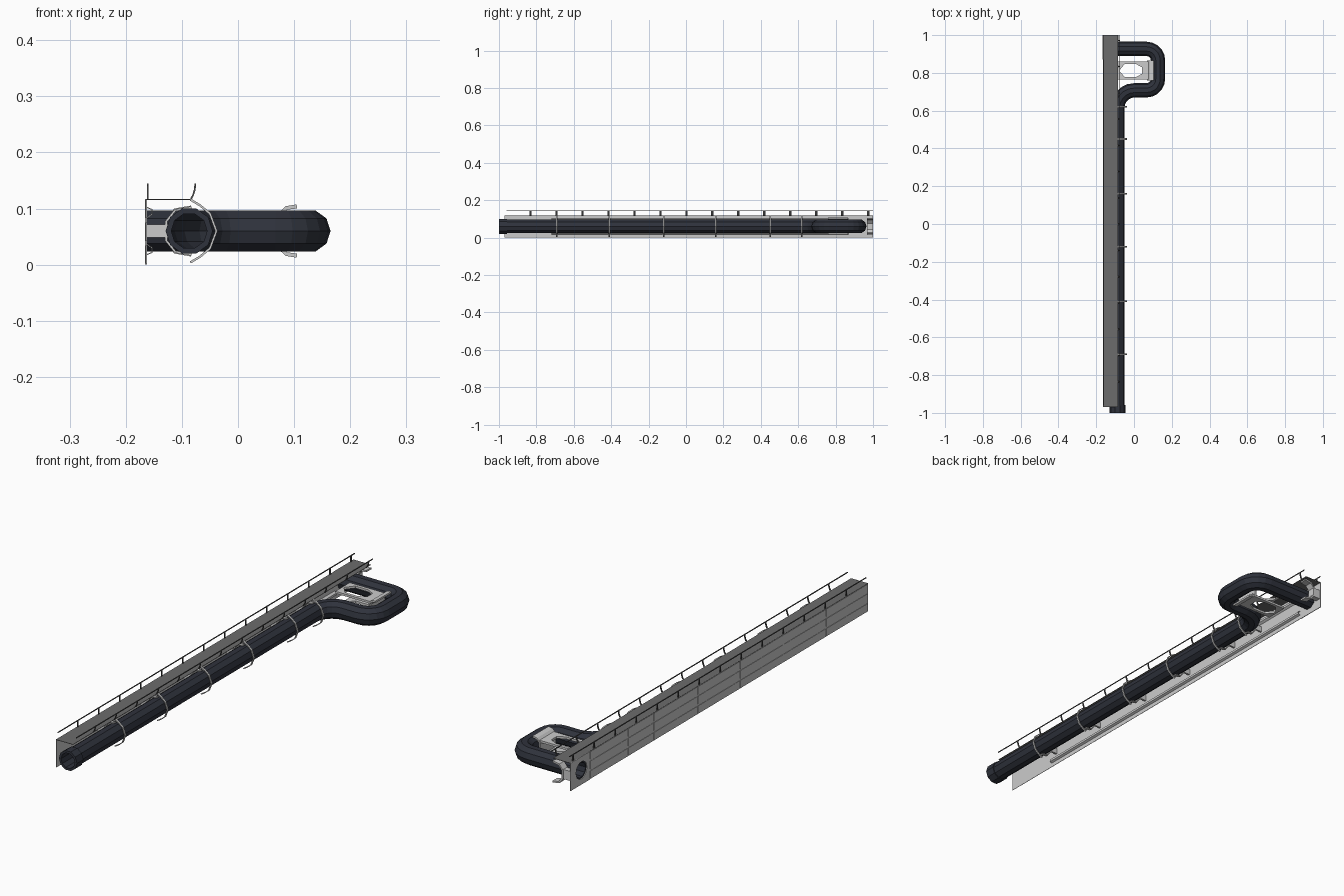
import bpy, bmesh, math
from mathutils import Vector

if "Cube" in bpy.data.objects:
    bpy.data.objects.remove(bpy.data.objects["Cube"])

def material(name, rgb):
    m = bpy.data.materials.new(name)
    m.diffuse_color = (*rgb, 1)
    m.use_nodes = True
    m.node_tree.nodes["Principled BSDF"].inputs["Base Color"].default_value = m.diffuse_color
    return m

DARK = material("dark_pipe", (0.028, 0.032, 0.045))
DECK = material("deck_grey", (0.15, 0.15, 0.15))
RAIL = material("rail_grey", (0.10, 0.10, 0.10))

def finish(name, bm, mat=None):
    bmesh.ops.recalc_face_normals(bm, faces=bm.faces)
    me = bpy.data.meshes.new(name)
    bm.to_mesh(me)
    bm.free()
    ob = bpy.data.objects.new(name, me)
    bpy.context.collection.objects.link(ob)
    if mat:
        me.materials.append(mat)
    return ob

def add_box(bm, x, y, z):
    v = [bm.verts.new((a, b, c)) for a in x for b in y for c in z]
    for f in ((0, 1, 3, 2), (4, 6, 7, 5), (0, 4, 5, 1), (2, 3, 7, 6), (0, 2, 6, 4), (1, 5, 7, 3)):
        bm.faces.new([v[i] for i in f])

def add_strip(bm, pts, t, y0, y1):
    """Bent flat bar: an xz polyline with thickness t, extruded along y."""
    P = [Vector(p) for p in pts]
    rows = []
    for i, p in enumerate(P):
        d = (P[min(i + 1, len(P) - 1)] - P[max(i - 1, 0)]).normalized()
        n = Vector((-d.y, d.x)) * t / 2
        a, b = p + n, p - n
        rows.append([bm.verts.new(c) for c in ((a.x, y0, a.y), (b.x, y0, b.y), (b.x, y1, b.y), (a.x, y1, a.y))])
    for r, s in zip(rows, rows[1:]):
        for k in range(4):
            bm.faces.new((r[k], r[(k + 1) % 4], s[(k + 1) % 4], s[k]))
    bm.faces.new(rows[0])
    bm.faces.new(rows[-1][::-1])

def holed_plate(name, outer, hole, t):
    """Flat plate with a hole; both outlines are 3D loops."""
    bm = bmesh.new()
    edges = []
    for loop in (outer, hole):
        vs = [bm.verts.new(p) for p in loop]
        edges += [bm.edges.new((vs[i], vs[(i + 1) % len(vs)])) for i in range(len(vs))]
    bmesh.ops.triangle_fill(bm, edges=edges, use_beauty=True)
    bmesh.ops.dissolve_limit(bm, angle_limit=0.01, verts=bm.verts, edges=bm.edges)
    ob = finish(name, bm)
    s = ob.modifiers.new("thickness", "SOLIDIFY")
    s.thickness, s.offset = t, 0
    return ob

def fillet_path(pts, radii, seg=5):
    """2D path with rounded right-angle corners: list of (point, direction)."""
    P = [Vector(p) for p in pts]
    out = [(P[0], (P[1] - P[0]).normalized())]
    for i in range(1, len(P) - 1):
        a, b = (P[i] - P[i - 1]).normalized(), (P[i + 1] - P[i]).normalized()
        r = radii[i - 1]
        c = P[i] - a * r + b * r
        for k in range(seg + 1):
            t = math.pi / 2 * k / seg
            out.append((c - b * r * math.cos(t) + a * r * math.sin(t), a * math.cos(t) + b * math.sin(t)))
    out.append((P[-1], (P[-1] - P[-2]).normalized()))
    return out

def hollow_pipe(name, path, r_out, r_in, sides, z, mat):
    bm = bmesh.new()
    rings = []
    for (p, d), r in [(q, r_out) for q in path] + [(q, r_in) for q in reversed(path)]:
        n = Vector((d.y, -d.x))
        ring = []
        for k in range(sides):
            a = 2 * math.pi * k / sides
            q = p + n * r * math.cos(a)
            ring.append(bm.verts.new((q.x, q.y, z + r * math.sin(a))))
        rings.append(ring)
    for i, r in enumerate(rings):
        s = rings[(i + 1) % len(rings)]
        for k in range(sides):
            bm.faces.new((r[k], r[(k + 1) % sides], s[(k + 1) % sides], s[k]))
    return finish(name, bm, mat)

PX, PZ = -0.087, 0.06

# Main pipe with its side loop, and the collar on its front end
path = fillet_path([(PX, -1), (PX, 0.708), (0.127, 0.708), (0.127, 0.927), (-0.162, 0.927)], [0.09, 0.06, 0.06])
hollow_pipe("main_pipe", path, 0.038, 0.032, 10, PZ, DARK)
hollow_pipe("front_collar", [(Vector((PX, y)), Vector((0, 1))) for y in (-1, -0.957)], 0.042, 0.034, 10, PZ, DARK)

# Walkway deck
bm = bmesh.new()
add_box(bm, (-0.164, -0.085), (-0.97, 1.0), (0.1155, 0.117))
finish("walkway_deck", bm, DECK)

# Side wall, ending in a plate with an opening for the pipe outlet
bm = bmesh.new()
add_box(bm, (-0.1635, -0.162), (-0.97, 0.87), (0.0, 0.117))
finish("side_wall", bm)
hole = [(-0.164, 0.927 + 0.037 * math.cos(math.pi * k / 5), PZ + 0.037 * math.sin(math.pi * k / 5)) for k in range(10)]
holed_plate("outlet_wall_plate", [(-0.164, y, z) for y, z in ((0.87, 0), (1, 0), (1, 0.117), (0.87, 0.117))], hole, 0.003)

# Horizontal cladding strips on the outside and wall stiffeners on the inside
braces = [-0.69, -0.41, -0.12, 0.16, 0.45, 0.62]
bm = bmesh.new()
stops = [-0.97] + braces + [0.87]
for a, b in zip(stops, stops[1:]):
    for z0, z1 in ((0.002, 0.034), (0.042, 0.075), (0.083, 0.115)):
        add_box(bm, (-0.165, -0.1635), (a + 0.003, b - 0.003), (z0, z1))
finish("wall_cladding", bm)
bm = bmesh.new()
for s in (1, -1):
    add_strip(bm, [(-0.162, PZ + s * 0.042), (-0.153, PZ + s * 0.038), (-0.153, PZ + s * 0.03), (-0.162, PZ + s * 0.024)], 0.002, -0.72, 0.87)
finish("wall_stiffeners", bm)

# Bent braces holding the pipe, with cradles behind them
outer_arc = [(-0.085, 0.056), (-0.068, 0.046), (-0.05, 0.031), (-0.0385, 0)]
cradle = [(-0.083, 0.042), (-0.112, 0.037), (-0.128, 0.017)]
def mirrored(half):
    return [(x, PZ + z) for x, z in half] + [(x, PZ - z) for x, z in reversed(half) if z]
bm = bmesh.new()
for y in braces:
    add_strip(bm, mirrored(outer_arc), 0.004, y - 0.004, y + 0.004)
finish("pipe_braces", bm)
bm = bmesh.new()
for y in braces:
    add_strip(bm, mirrored(cradle), 0.004, y - 0.006, y + 0.006)
    add_box(bm, (-0.162, -0.127), (y - 0.004, y + 0.004), (PZ - 0.012, PZ + 0.012))
finish("pipe_cradles", bm)

# Open cradle at the back end that receives the next pipe
bm = bmesh.new()
add_strip(bm, mirrored(cradle), 0.007, 0.968, 1.0)
add_box(bm, (-0.162, -0.128), (0.972, 0.996), (PZ - 0.02, PZ + 0.02))
finish("end_cradle", bm)

# Handrails on both deck edges; the pipe-side one has curved posts
left_post = [(-0.161, 0.117), (-0.161, 0.145)]
right_post = [(-0.084, 0.117), (-0.080, 0.124), (-0.077, 0.134), (-0.076, 0.145)]
for name, post, start in (("left", left_post, -0.97), ("right", right_post, -0.953)):
    bm = bmesh.new()
    for k in range(14):
        y = start + 0.139 * k + (0.14 if name == "left" else 0.118)
        if y < 0.995:
            add_strip(bm, post, 0.003, y - 0.003, y + 0.003)
    x = post[-1][0]
    add_box(bm, (x - 0.0015, x + 0.0015), (-0.96, 1.0), (0.1415, 0.145))
    finish(name + "_handrail", bm, RAIL)

# Loop bracket: two plates with six-sided openings
for name, z in (("upper", PZ + 0.031), ("lower", PZ - 0.031)):
    rect = [(x, y, z) for x, y in ((-0.085, 0.765), (0.085, 0.765), (0.085, 0.86), (-0.085, 0.86))]
    hexa = [(x, y, z) for x, y in ((-0.078, 0.812), (-0.05, 0.778), (0.01, 0.778), (0.042, 0.795), (0.042, 0.83), (0.01, 0.847), (-0.05, 0.847))]
    holed_plate("loop_bracket_" + name, rect, hexa, 0.009)

# Clamp block gripping the far leg of the loop
bm = bmesh.new()
clamp = [(0.105, 0.044), (0.086, 0.041), (0.072, 0.028)]
add_strip(bm, mirrored(clamp), 0.007, 0.76, 0.865)
finish("loop_clamp", bm)
